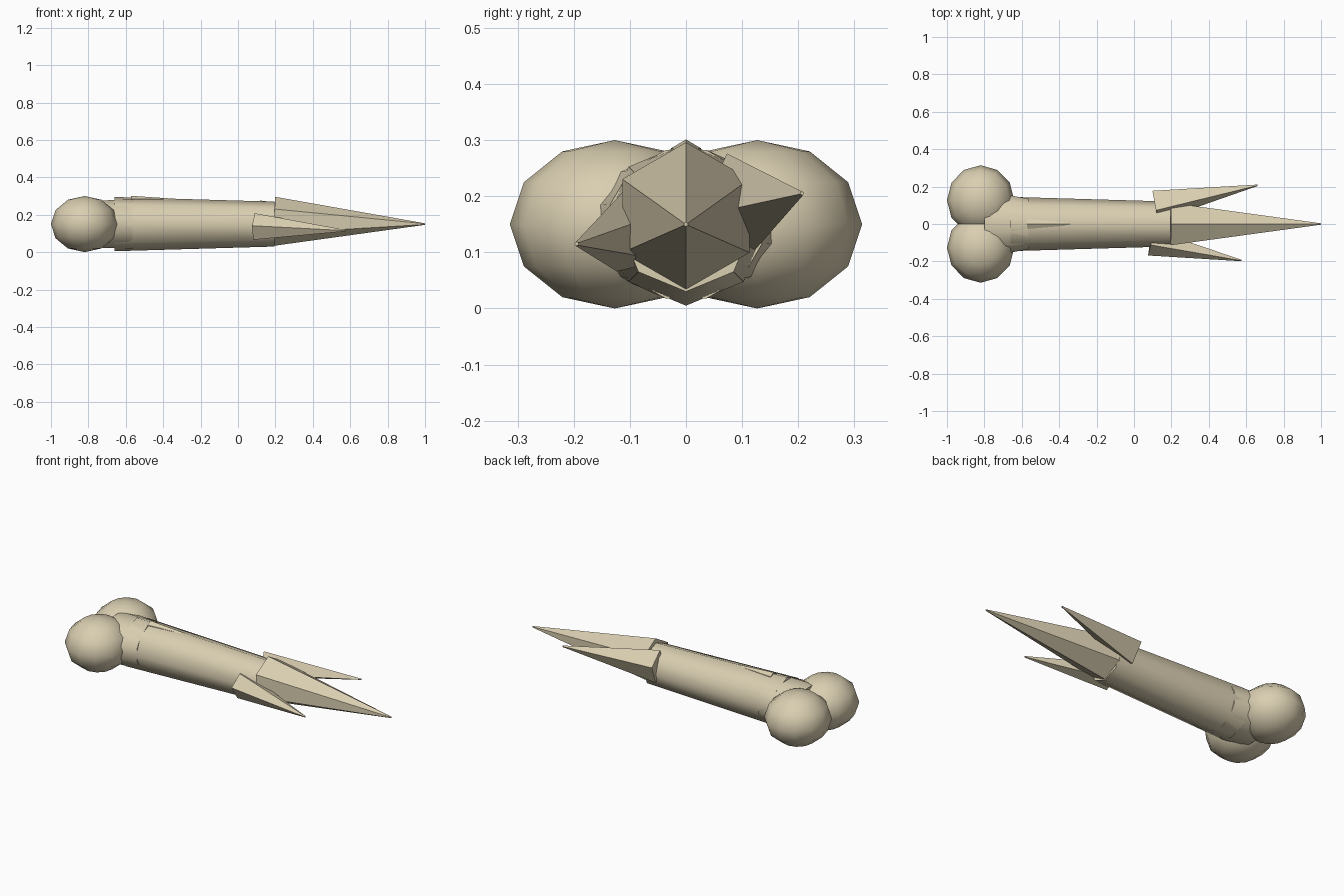
import bpy, bmesh, math
from mathutils import Vector

if "Cube" in bpy.data.objects:
    bpy.data.objects.remove(bpy.data.objects["Cube"])

bone = bpy.data.materials.new("bone beige")
bone.diffuse_color = (0.70, 0.62, 0.44, 1)
bone.use_nodes = True
bone.node_tree.nodes["Principled BSDF"].inputs["Base Color"].default_value = bone.diffuse_color


def finish(name, bm, smooth):
    bmesh.ops.recalc_face_normals(bm, faces=bm.faces)
    me = bpy.data.meshes.new(name)
    bm.to_mesh(me)
    bm.free()
    me.materials.append(bone)
    ob = bpy.data.objects.new(name, me)
    bpy.context.collection.objects.link(ob)
    if smooth:
        bpy.ops.object.select_all(action='DESELECT')
        ob.select_set(True)
        bpy.context.view_layer.objects.active = ob
        bpy.ops.object.shade_smooth_by_angle(angle=math.radians(60))
    return ob


def taper(name, start, end, r0, r1, sides, roll=90, smooth=False):
    """Tapered prism between two points; radii are (sideways, upward)."""
    start, end = Vector(start), Vector(end)
    axis = (end - start).normalized()
    up = (Vector((0, 0, 1)) - axis * axis.z).normalized()
    side = up.cross(axis)
    bm = bmesh.new()
    rings = []
    for c, r in ((start, r0), (end, r1)):
        ring = []
        for i in range(sides):
            a = math.radians(roll) + math.tau * i / sides
            ring.append(bm.verts.new(c + side * r[0] * math.cos(a) + up * r[1] * math.sin(a)))
        rings.append(ring)
        bm.faces.new(ring)
    for i in range(sides):
        j = (i + 1) % sides
        bm.faces.new((rings[0][i], rings[0][j], rings[1][j], rings[1][i]))
    return finish(name, bm, smooth)


# Two rounded knuckles at the handle end
for s, label in ((-1, "front"), (1, "back")):
    bm = bmesh.new()
    bmesh.ops.create_uvsphere(bm, u_segments=12, v_segments=6, radius=1)
    for v in bm.verts:
        v.co = Vector((-0.82 + 0.18 * v.co.x, s * 0.127 + 0.187 * v.co.y, 0.15 + 0.15 * v.co.z))
    finish(label + "_knuckle", bm, True)

# Tapered shaft and the neck joining it to the knuckles
taper("shaft", (-0.66, 0, 0.15), (0.195, 0, 0.15), (0.145, 0.145), (0.12, 0.12), 8, smooth=True)
taper("neck", (-0.80, 0, 0.15), (-0.565, 0, 0.15), (0.185, 0.128), (0.140, 0.137), 12, 75, True)

# Broken, splintered end
tip = (0.004, 0.004)
taper("main_spike", (0.195, 0, 0.165), (1.0, 0, 0.15), (0.131, 0.131), tip, 6)
taper("back_spike", (0.115, 0.098, 0.19), (0.66, 0.207, 0.205), (0.085, 0.09), tip, 4, 107)
taper("front_spike", (0.09, -0.095, 0.135), (0.575, -0.195, 0.115), (0.075, 0.075), tip, 5, 103)

# Small splinter lying along the top of the shaft
taper("top_splinter", (-0.57, 0, 0.270), (-0.28, 0, 0.28), (0.031, 0.031), (0.002, 0.002), 6)
